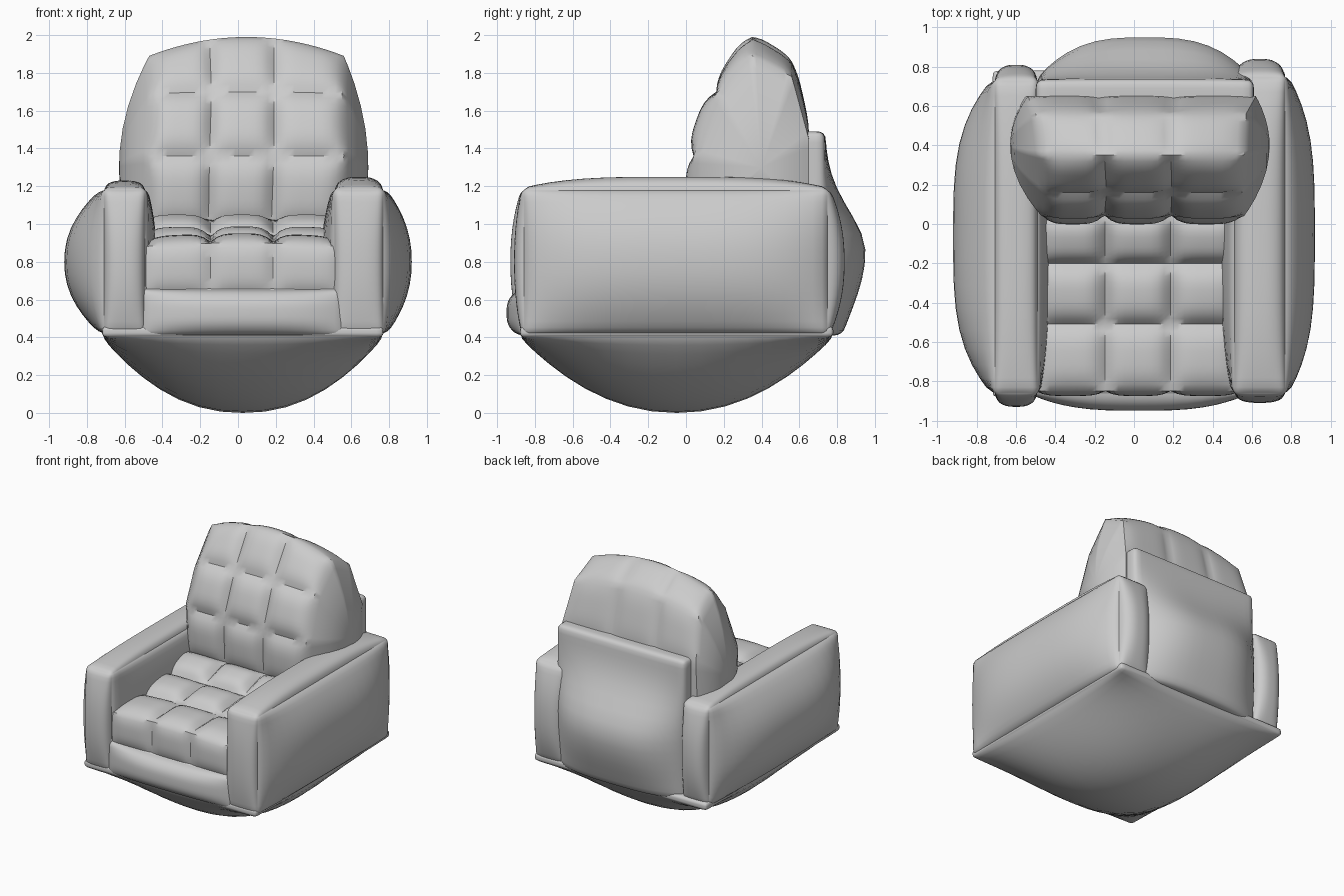
import bpy, bmesh, math
from mathutils import Vector

if "Cube" in bpy.data.objects:
    bpy.data.objects.remove(bpy.data.objects["Cube"])


def finish(name, bm):
    bmesh.ops.recalc_face_normals(bm, faces=bm.faces)
    me = bpy.data.meshes.new(name)
    bm.to_mesh(me)
    bm.free()
    ob = bpy.data.objects.new(name, me)
    bpy.context.collection.objects.link(ob)
    bpy.ops.object.select_all(action='DESELECT')
    ob.select_set(True)
    bpy.context.view_layer.objects.active = ob
    bpy.ops.object.shade_smooth_by_angle(angle=math.radians(40))
    return ob


def padded_box(name, lo, hi, bulge, r=0.05, power=(3, 3, 3)):
    """Rounded box; each side named in bulge ('-x', '+z', ...) swells outward."""
    bm = bmesh.new()
    bmesh.ops.create_cube(bm, size=2)
    bmesh.ops.subdivide_edges(bm, edges=bm.edges[:], cuts=19, use_grid_fill=True)
    for v in bm.verts:
        u = [math.sin(c * math.pi / 2) for c in v.co]
        p = Vector([(a + b) / 2 + (b - a) / 2 * t for a, b, t in zip(lo, hi, u)])
        q = Vector([min(max(c, a + r), b - r) for c, a, b in zip(p, lo, hi)])
        d = p - q
        if d.length > 1e-6:
            p = q + d.normalized() * r
        for side, amount in bulge.items():
            s, k = (1 if side[0] == '+' else -1), 'xyz'.index(side[1])
            if u[k] * s > 0.9999:
                fall = 1.0
                for j in range(3):
                    if j != k:
                        fall *= 1 - abs(u[j]) ** power[j]
                p[k] += s * amount * fall
        v.co = p
    return finish(name, bm)


def quilted(name, rows, columns, cap_left, cap_right, steps=10):
    """Closed side profile swept across x. Each row is a seam
    (y, z, x_left, x_right, arch, puff of the cells up to the next seam)."""
    bm = bmesh.new()
    us = []
    for i in range(len(columns) - 1):
        for k in range(steps):
            b = k / steps
            us.append((columns[i] + (columns[i + 1] - columns[i]) * b, b))
    us.append((columns[-1], 0.0))
    rings = []
    for i, A in enumerate(rows):
        B = rows[(i + 1) % len(rows)]
        n = Vector((0, -(B[1] - A[1]), B[0] - A[0])).normalized()
        for k in range(steps):
            a = k / steps
            y, z, xl, xr, arch = [p + (q - p) * a for p, q in zip(A[:5], B[:5])]
            ring = []
            for u, b in us:
                puff = A[5] * ((1 - abs(2 * a - 1) ** 3) * (1 - abs(2 * b - 1) ** 4))
                x = xl + (xr - xl) * u
                lift = arch * (1 - (2 * u - 1) ** 2)
                ring.append(bm.verts.new(Vector((x, y, z + lift)) + n * puff))
            rings.append(ring)
    for i, ring in enumerate(rings):
        nxt = rings[(i + 1) % len(rings)]
        for j in range(len(us) - 1):
            bm.faces.new((ring[j], ring[j + 1], nxt[j + 1], nxt[j]))
    # Side caps, rounded out towards a centre point
    for j, centre in ((0, cap_left), (-1, cap_right)):
        c = Vector(centre)
        prev = [r[j] for r in rings]
        for t in (0.1, 0.25, 0.45, 0.65, 0.85):
            cur = []
            for r in rings:
                p = r[j].co.lerp(c, t)
                p.x = r[j].co.x + (c.x - r[j].co.x) * (1 - (1 - t) ** 2)
                cur.append(bm.verts.new(p))
            for i in range(len(prev)):
                m = (i + 1) % len(prev)
                bm.faces.new((prev[i], prev[m], cur[m], cur[i]))
            prev = cur
        tip = bm.verts.new(c)
        for i in range(len(prev)):
            bm.faces.new((prev[i], prev[(i + 1) % len(prev)], tip))
    return finish(name, bm)


# Deep swollen underside
padded_box("underside", (-0.72, -0.88, 0.40), (0.77, 0.78, 0.46),
           {'-z': 0.40}, r=0.025, power=(2.2, 2.1, 2))

# Arms with swollen outer faces
padded_box("left_arm", (-0.72, -0.87, 0.41), (-0.48, 0.74, 1.19),
           {'-x': 0.20, '+x': 0.05, '-y': 0.06, '+y': 0.07, '+z': 0.04},
           r=0.04, power=(3, 3.5, 2.2))
padded_box("right_arm", (0.50, -0.87, 0.41), (0.78, 0.76, 1.19),
           {'+x': 0.14, '-x': 0.06, '-y': 0.04, '+y': 0.08, '+z': 0.06},
           r=0.04, power=(3, 3.5, 2.2))

# Lower front panel
padded_box("front_panel", (-0.52, -0.87, 0.40), (0.57, -0.30, 0.66),
           {'-y': 0.08}, r=0.03)

# Back panel with a ledge on top and a low, wide swelling
panel = padded_box("back_panel", (-0.50, 0.25, 0.41), (0.61, 0.735, 1.49), {}, r=0.04)
for v in panel.data.vertices:
    if v.co.y > 0.65:
        across = abs((v.co.x - 0.055) / 0.555)
        spread = 0.31 if v.co.z > 0.85 else 0.48
        v.co.y += 0.215 * (1 - across ** 3) * math.exp(-((v.co.z - 0.85) / spread) ** 2)

# Seat cushion, three columns of tufts
seat_rows = [
    (-0.85, 0.64, -0.50, 0.54, 0.00, 0.025),
    (-0.85, 0.88, -0.50, 0.54, 0.02, 0.045),
    (-0.51, 0.89, -0.50, 0.54, 0.02, 0.06),
    (-0.20, 0.94, -0.50, 0.54, 0.00, 0.06),
    (0.05, 1.02, -0.50, 0.54, 0.00, 0.0),
    (0.15, 0.64, -0.50, 0.54, 0.00, 0.0),
]
quilted("seat", seat_rows, (0.0, 0.34, 0.66, 1.0),
        (-0.51, -0.4, 0.8), (0.55, -0.4, 0.8))

# Reclined backrest with arched top
back_rows = [
    (0.06, 0.98, -0.47, 0.54, 0.00, 0.05),
    (0.04, 1.36, -0.47, 0.56, 0.00, 0.05),
    (0.16, 1.69, -0.45, 0.55, 0.01, 0.04),
    (0.35, 1.89, -0.47, 0.56, 0.10, 0.02),
    (0.56, 1.78, -0.50, 0.57, 0.08, 0.02),
    (0.65, 1.45, -0.54, 0.62, 0.00, 0.0),
    (0.65, 0.98, -0.56, 0.62, 0.00, 0.0),
]
quilted("backrest", back_rows, (0.0, 0.31, 0.64, 1.0),
        (-0.63, 0.40, 1.30), (0.69, 0.40, 1.30))
